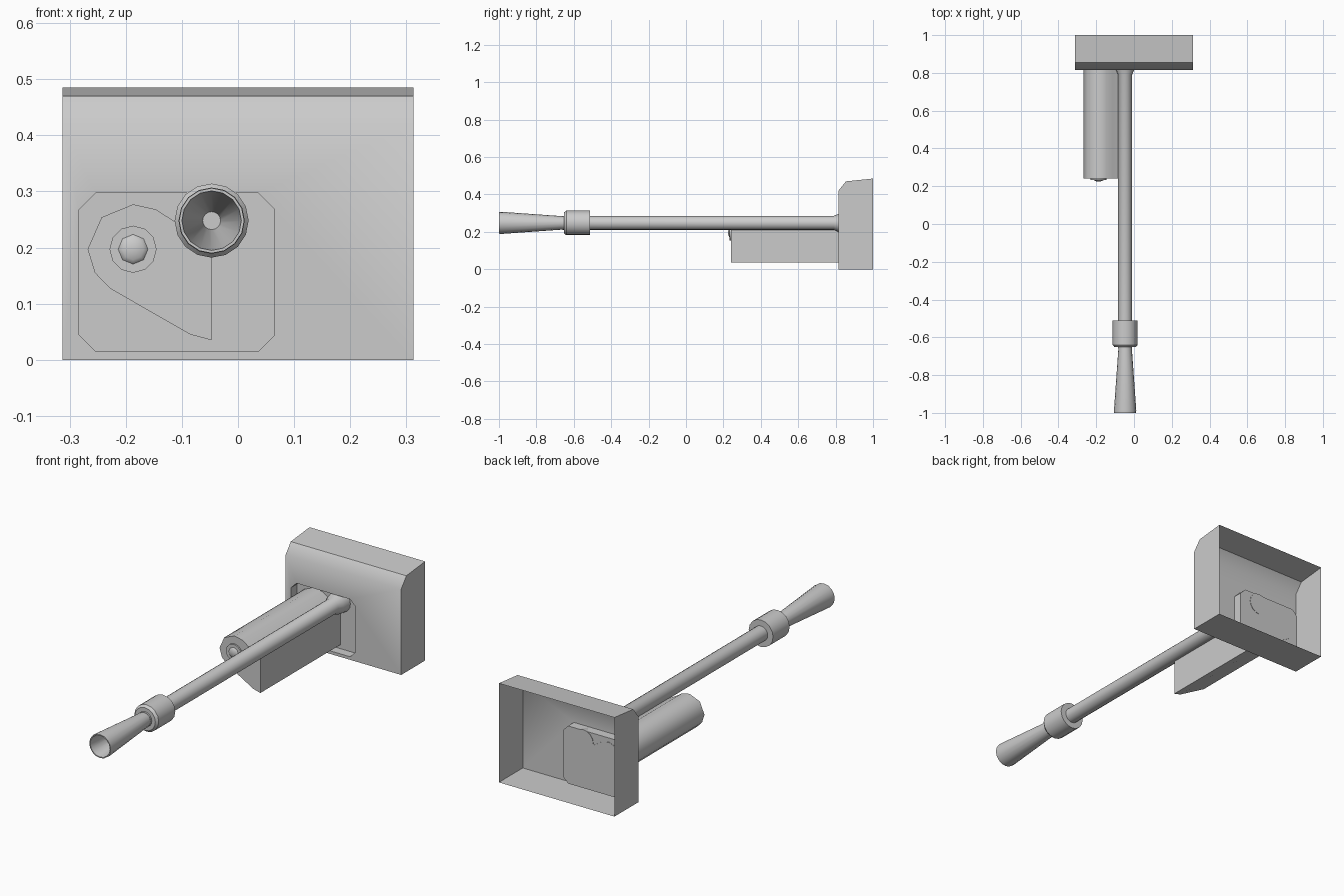
import bpy, bmesh, math

if "Cube" in bpy.data.objects:
    bpy.data.objects.remove(bpy.data.objects["Cube"])

grey = bpy.data.materials.new("plain grey")
grey.diffuse_color = (0.6, 0.6, 0.6, 1)
grey.use_nodes = True
grey.node_tree.nodes["Principled BSDF"].inputs["Base Color"].default_value = grey.diffuse_color


def finish(name, bm, angle):
    bmesh.ops.recalc_face_normals(bm, faces=bm.faces)
    me = bpy.data.meshes.new(name)
    bm.to_mesh(me)
    bm.free()
    me.materials.append(grey)
    ob = bpy.data.objects.new(name, me)
    bpy.context.collection.objects.link(ob)
    bpy.ops.object.select_all(action='DESELECT')
    ob.select_set(True)
    bpy.context.view_layer.objects.active = ob
    bpy.ops.object.shade_smooth_by_angle(angle=math.radians(angle))
    return ob


def loft(bm, a, b):
    for i in range(len(a)):
        j = (i + 1) % len(a)
        bm.faces.new((a[i], a[j], b[j], b[i]))


def lathe(name, cx, cz, profile, sides, angle=35):
    """Revolve (y, radius) points round an axis along y, with capped ends."""
    bm = bmesh.new()
    rings = []
    for y, r in profile:
        rings.append([bm.verts.new((cx + r * math.sin(2 * math.pi * k / sides), y,
                                    cz + r * math.cos(2 * math.pi * k / sides)))
                      for k in range(sides)])
    for a, b in zip(rings, rings[1:]):
        loft(bm, a, b)
    bm.faces.new(rings[0])
    bm.faces.new(rings[-1])
    return finish(name, bm, angle)


def prism(name, outline, y0, y1, angle):
    bm = bmesh.new()
    a, b = [[bm.verts.new((x, y, z)) for x, z in outline] for y in (y0, y1)]
    loft(bm, a, b)
    bm.faces.new(a)
    bm.faces.new(b)
    return finish(name, bm, angle)


FRONT, RECESS, BACK, W = 0.815, 0.86, 1.0, 0.313

# Shield: thin shell, open at the back, with an eight-sided recess in its front
bm = bmesh.new()
side = [(FRONT, 0), (FRONT, 0.42), (0.855, 0.47), (BACK, 0.485), (BACK, 0)]
left, right = [[bm.verts.new((x, y, z)) for y, z in side] for x in (-W, W)]
for i in (1, 2, 4):
    j = (i + 1) % 5
    bm.faces.new((left[i], left[j], right[j], right[i]))
bm.faces.new(left)
bm.faces.new(right)
x0, x1, z0, z1, c = -0.283, 0.065, 0.015, 0.297, 0.029
octagon = [(x0 + c, z0), (x1 - c, z0), (x1, z0 + c), (x1, z1 - c),
           (x1 - c, z1), (x0 + c, z1), (x0, z1 - c), (x0, z0 + c)]
rim, floor = [[bm.verts.new((x, y, z)) for x, z in octagon] for y in (FRONT, RECESS)]
loft(bm, rim, floor)
bm.faces.new(floor)
corners = [left[0], right[0], right[1], left[1]]
edges = []
for ring in (corners, rim):
    for i in range(len(ring)):
        pair = (ring[i], ring[(i + 1) % len(ring)])
        edges.append(bm.edges.get(pair) or bm.edges.new(pair))
bmesh.ops.triangle_fill(bm, edges=edges, use_beauty=True, normal=(0, -1, 0))
finish("shield", bm, 41)

# Sight housing: teardrop section
prism("sight_housing",
      [(-0.047, 0.035), (-0.085, 0.045), (-0.228, 0.127), (-0.255, 0.155),
       (-0.268, 0.197), (-0.243, 0.254), (-0.187, 0.277), (-0.146, 0.268),
       (-0.114, 0.247), (-0.047, 0.21)], 0.24, RECESS + 0.002, 50)

# Sight eyepiece: low ring and domed lens
lathe("eyepiece_ring", -0.187, 0.197, [(0.245, 0.042), (0.233, 0.042)], 12)
lathe("eyepiece_lens", -0.187, 0.197,
      [(0.236, 0.028), (0.232, 0.026), (0.228, 0.019), (0.225, 0.008)], 8, 60)

# Barrel with flared root
BX, BZ = -0.047, 0.248
lathe("barrel", BX, BZ, [(-0.66, 0.037), (0.79, 0.037), (0.815, 0.048),
                         (RECESS + 0.002, 0.054)], 16)

# Collar
lathe("collar", BX, BZ, [(-0.652, 0.056), (-0.64, 0.066), (-0.512, 0.066),
                         (-0.512, 0.037)], 16)

# Muzzle cone with hollow bore
lathe("muzzle_cone", BX, BZ, [(-0.65, 0.035), (-0.985, 0.059), (-1.0, 0.058),
                              (-1.0, 0.053), (-0.67, 0.016)], 16)
